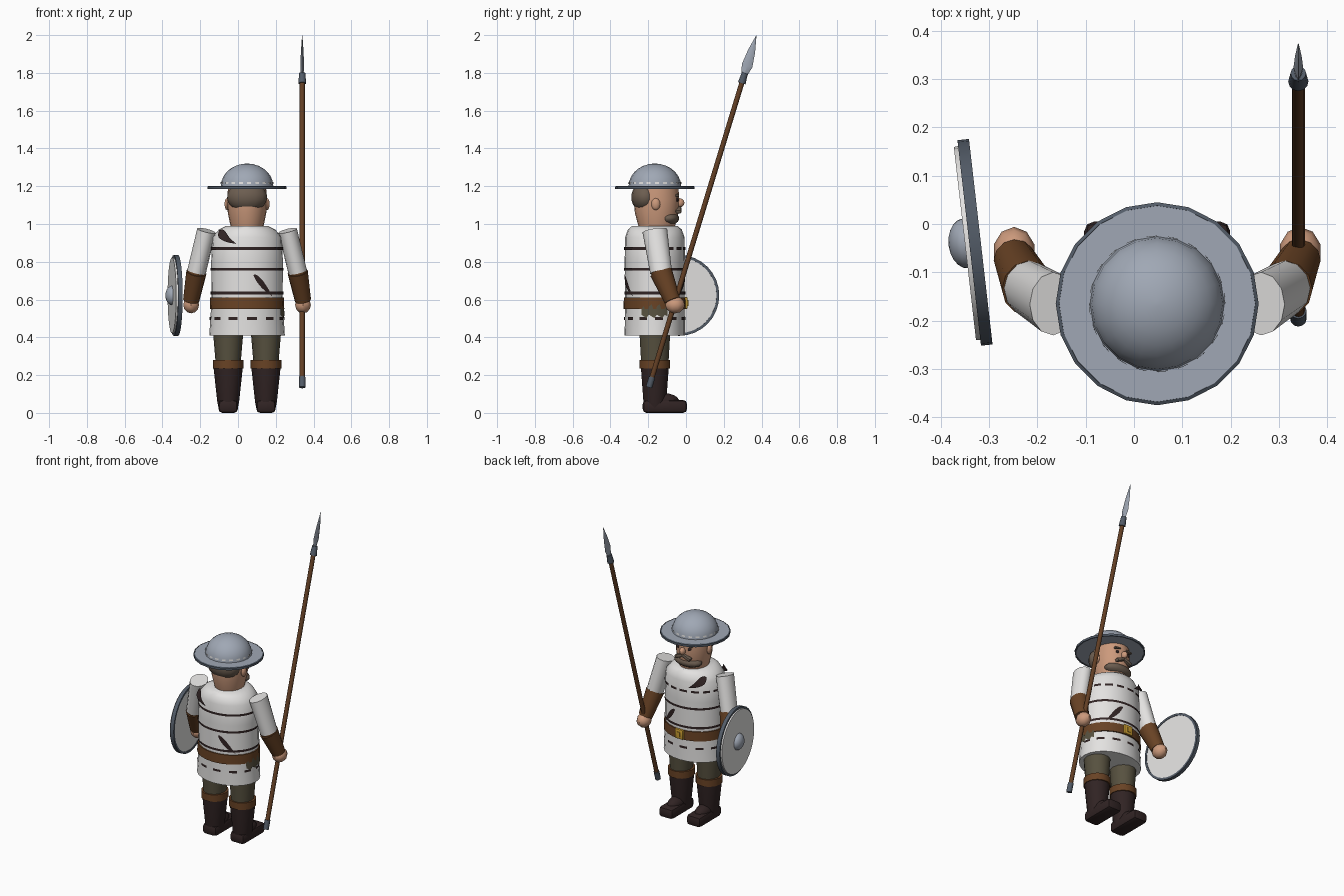
import bpy, bmesh
from math import sin, cos, pi, radians
from mathutils import Vector, Matrix

if "Cube" in bpy.data.objects:
    bpy.data.objects.remove(bpy.data.objects["Cube"], do_unlink=True)

XC, YC = 0.048, -0.165          # body axis


def material(name, *rgb):
    m = bpy.data.materials.new(name)
    m.diffuse_color = (*rgb, 1)
    m.use_nodes = True
    m.node_tree.nodes["Principled BSDF"].inputs["Base Color"].default_value = (*rgb, 1)
    return m


STEEL = material("steel", 0.35, 0.39, 0.46)
IRON = material("dark_iron", 0.085, 0.105, 0.135)
CLOTH = material("white_cloth", 0.77, 0.76, 0.75)
LEATHER = material("brown_leather", 0.14, 0.055, 0.018)
WOOD = material("spear_wood", 0.125, 0.05, 0.018)
SKIN = material("skin", 0.6, 0.32, 0.2)
HAIR = material("hair", 0.15, 0.11, 0.08)
OLIVE = material("olive_trousers", 0.095, 0.082, 0.05)
DARK = material("dark_boot", 0.03, 0.017, 0.017)
GOLD = material("gold", 0.6, 0.34, 0.03)


def finish(name, bm, mat, angle=40):
    bmesh.ops.recalc_face_normals(bm, faces=bm.faces)
    me = bpy.data.meshes.new(name)
    bm.to_mesh(me)
    bm.free()
    me.materials.append(mat)
    for p in me.polygons:
        p.use_smooth = True
    me.set_sharp_from_angle(angle=radians(angle))
    ob = bpy.data.objects.new(name, me)
    bpy.context.collection.objects.link(ob)
    return ob


def turned(name, mat, profile, origin=(XC, YC, 0), axis=(0, 0, 1), ref=(1, 0, 0),
           segs=20, loop=False, keep=None):
    """Elliptical rings (t, rx, ry) stacked along an axis; keep() selects wall faces."""
    d = Vector(axis).normalized()
    v = d.cross(Vector(ref)).normalized()
    u = v.cross(d)
    o = Vector(origin)
    bm = bmesh.new()
    rings = []
    for t, rx, ry in profile:
        rings.append([bm.verts.new(o + d * t + u * rx * cos(a) + v * ry * sin(a))
                      for a in (2 * pi * i / segs for i in range(segs))])
    pairs = list(zip(rings, rings[1:]))
    if loop:
        pairs.append((rings[-1], rings[0]))
    for a, b in pairs:
        for i in range(segs):
            j = (i + 1) % segs
            if keep is None or keep(i):
                bm.faces.new((a[i], a[j], b[j], b[i]))
    if not loop and keep is None:
        bm.faces.new(rings[0])
        bm.faces.new(rings[-1])
    return finish(name, bm, mat)


def rod(name, mat, p0, p1, r0, r1, segs=12):
    p0, p1 = Vector(p0), Vector(p1)
    return turned(name, mat, [(0, *r0), ((p1 - p0).length, *r1)], p0, p1 - p0, segs=segs)


def ball(name, mat, centre, size, u=14, v=9):
    bm = bmesh.new()
    m = Matrix.Translation(centre) @ Matrix.Diagonal((*size, 1))
    bmesh.ops.create_uvsphere(bm, u_segments=u, v_segments=v, radius=1, matrix=m)
    return finish(name, bm, mat)


def box(name, mat, centre, size, bevel=0.0, turn=0):
    bm = bmesh.new()
    m = Matrix.Translation(centre) @ Matrix.Rotation(turn, 4, 'Y') @ Matrix.Diagonal((*size, 1))
    bmesh.ops.create_cube(bm, size=1, matrix=m)
    if bevel:
        bmesh.ops.bevel(bm, geom=bm.edges[:], offset=bevel, segments=2, affect='EDGES', profile=0.5)
    return finish(name, bm, mat, 30)


def dome(radius, height, base, steps=7):
    angles = [pi / 2 * i / steps for i in range(steps)] + [pi / 2 - 0.04]
    return [(base + height * sin(a), radius * cos(a), radius * cos(a)) for a in angles]


# Tunic body
TUNIC = [(0.41, 0.2, 0.16), (0.6, 0.188, 0.157), (0.8, 0.19, 0.16),
         (0.93, 0.184, 0.157), (0.97, 0.15, 0.143), (0.99, 0.11, 0.12)]
turned("tunic", CLOTH, TUNIC, segs=24)


def girth(z):
    for (z0, a0, b0), (z1, a1, b1) in zip(TUNIC, TUNIC[1:]):
        if z <= z1:
            f = (z - z0) / (z1 - z0)
            return a0 + (a1 - a0) * f, b0 + (b1 - b0) * f
    return TUNIC[-1][1:]


# Stitched bands around the tunic
def band(name, z, keep=None):
    rx, ry = girth(z)
    profile = [(z + h, rx + 0.004, ry + 0.004) for h in (-0.007, 0.007)]
    turned(name, DARK, profile, segs=48, keep=keep or (lambda i: True))


band("chest_band", 0.87, lambda i: i > 23 or i % 3 < 2)
band("rib_band", 0.76)
band("waist_band", 0.635)
band("hem_stitches", 0.5, lambda i: i % 4 < 2)


# Tears and patch lying on the tunic surface
def tear(name, mat, deg0, z0, deg1, z1, width, shape, steps=10, lift=0.0):
    bm = bmesh.new()
    prev = None
    for i in range(steps + 1):
        f = i / steps
        w = width / 2 * shape(f, i)
        row = []
        for s in (-1, 1):
            z = z0 + (z1 - z0) * f + s * w
            a = radians(deg0 + (deg1 - deg0) * f)
            rx, ry = girth(z)
            g = 0.005 + lift * (1 - f)
            row.append(bm.verts.new((XC + (rx + g) * cos(a), YC + (ry + g) * sin(a), z)))
        if prev:
            bm.faces.new((prev[0], row[0], row[1], prev[1]))
        prev = row
    finish(name, bm, mat)


def leaf(f, i):
    return max(0.04, sin(pi * f ** 0.7))


for side, s in (("front", 1), ("back", -1)):
    tear(side + "_shoulder_tear", DARK, s * 146, 0.965, s * 108, 0.895, 0.045, leaf, lift=0.02)
    tear(side + "_waist_tear", DARK, s * 80, 0.73, s * 47, 0.62, 0.045, leaf)
tear("hip_patch", OLIVE, -26, 0.545, 24, 0.545, 0.085, lambda f, i: 0.8 + 0.2 * (i % 3 - 1))

# Belt and buckle
turned("belt", LEATHER, [(0.55, 0.197, 0.166), (0.61, 0.195, 0.164)], segs=24)
box("buckle", GOLD, (XC, 0.0, 0.582), (0.06, 0.016, 0.062), 0.004)
box("buckle_tongue", GOLD, (XC, 0.008, 0.582), (0.02, 0.008, 0.03))

# Legs and arms, mirrored about the body axis
for side, s in (("shield", -1), ("spear", 1)):
    lx = XC + s * 0.1
    at = (lx, YC, 0)
    turned(side + "_trouser_leg", OLIVE, [(0.26, 0.066, 0.074), (0.45, 0.082, 0.085)], at, segs=14)
    turned(side + "_boot_cuff", LEATHER, [(0.235, 0.081, 0.083), (0.28, 0.081, 0.083)], at, segs=14)
    turned(side + "_boot_shaft", DARK, [(0.02, 0.05, 0.055), (0.06, 0.058, 0.062),
                                        (0.245, 0.078, 0.076)], at, segs=14)
    box(side + "_boot_foot", DARK, (lx, -0.112, 0.034), (0.102, 0.234, 0.068), 0.02)
    ball(side + "_boot_instep", DARK, (lx, -0.12, 0.06), (0.045, 0.085, 0.045))

    shoulder = (XC + s * 0.215, -0.165, 0.965)
    elbow = (XC + s * 0.268, -0.132, 0.745)
    wrist = (XC + s * 0.296, -0.072, 0.595)
    hand = (XC + s * 0.296, -0.058, 0.572)
    rod(side + "_sleeve", CLOTH, shoulder, elbow, (0.05, 0.066), (0.05, 0.058))
    ball(side + "_elbow", LEATHER, elbow, (0.05, 0.055, 0.045), 12, 7)
    rod(side + "_bracer", LEATHER, elbow, wrist, (0.054, 0.06), (0.043, 0.043))
    ball(side + "_hand", SKIN, hand, (0.044, 0.052, 0.045), 10, 6)

# Head
HY = -0.155
turned("head", SKIN, [(0.96, 0.08, 0.09), (1.0, 0.09, 0.1), (1.06, 0.102, 0.116),
                      (1.13, 0.106, 0.12), (1.2, 0.1, 0.114)], (XC, HY, 0))
ball("hair", HAIR, (XC, -0.217, 1.142), (0.109, 0.073, 0.08))
ball("beard", HAIR, (XC, -0.092, 1.03), (0.096, 0.056, 0.036))
ball("nose", SKIN, (XC, -0.034, 1.112), (0.018, 0.026, 0.024), 10, 6)
for side, s in (("shield", -1), ("spear", 1)):
    ball(side + "_ear", SKIN, (XC + s * 0.106, -0.16, 1.105), (0.014, 0.024, 0.032), 10, 6)
    ball(side + "_eye", DARK, (XC + s * 0.04, -0.047, 1.128), (0.013, 0.008, 0.01), 10, 6)
    box(side + "_eyebrow", HAIR, (XC + s * 0.042, -0.046, 1.152), (0.042, 0.02, 0.011), 0.003, s * 0.15)
    box(side + "_moustache", HAIR, (XC + s * 0.026, -0.04, 1.075), (0.06, 0.03, 0.022), 0.007, s * 0.4)

# Kettle helmet
turned("helmet_brim", STEEL, [(1.187, 0.204, 0.204), (1.2, 0.204, 0.204)])
turned("helmet_brim_edge", IRON, [(1.184, 0.201, 0.201), (1.184, 0.21, 0.21),
                                  (1.198, 0.21, 0.21), (1.202, 0.203, 0.203)], loop=True)
turned("helmet_dome", STEEL, dome(0.139, 0.12, 1.2))
turned("helmet_band", CLOTH, [(1.212, 0.141, 0.141), (1.222, 0.14, 0.14)], segs=40,
       keep=lambda i: i % 2 == 0)

# Spear
foot, lean = Vector((0.34, -0.196, 0.135)), Vector((0, 0.305, 1))


def on_spear(z):
    return foot + lean * (z - foot.z)


rod("spear_shaft", WOOD, on_spear(0.15), on_spear(1.76), (0.0135, 0.0135), (0.0135, 0.0135))
rod("spear_butt", IRON, on_spear(0.135), on_spear(0.19), (0.017, 0.017), (0.017, 0.017))
rod("spear_socket", IRON, on_spear(1.745), on_spear(1.8), (0.021, 0.021), (0.016, 0.016))
turned("spear_blade", STEEL, [(0, 0.007, 0.016), (0.05, 0.01, 0.029), (0.13, 0.007, 0.02),
                              (0.218, 0.001, 0.001)], on_spear(1.79), lean, segs=4)

# Round shield
place = dict(origin=(-0.33, -0.038, 0.622), axis=(-0.993, -0.114, 0), ref=(0, 0, 1), segs=32)
turned("shield_rim", IRON, [(t, r, r) for t, r in ((-0.013, 0.2), (-0.013, 0.214),
                                                   (0.011, 0.214), (0.011, 0.2))], loop=True, **place)
turned("shield_board", CLOTH, [(-0.01, 0.204, 0.204), (0.02, 0.201, 0.201)], **place)
turned("shield_boss", STEEL, dome(0.052, 0.036, 0.018, 5), **place)
